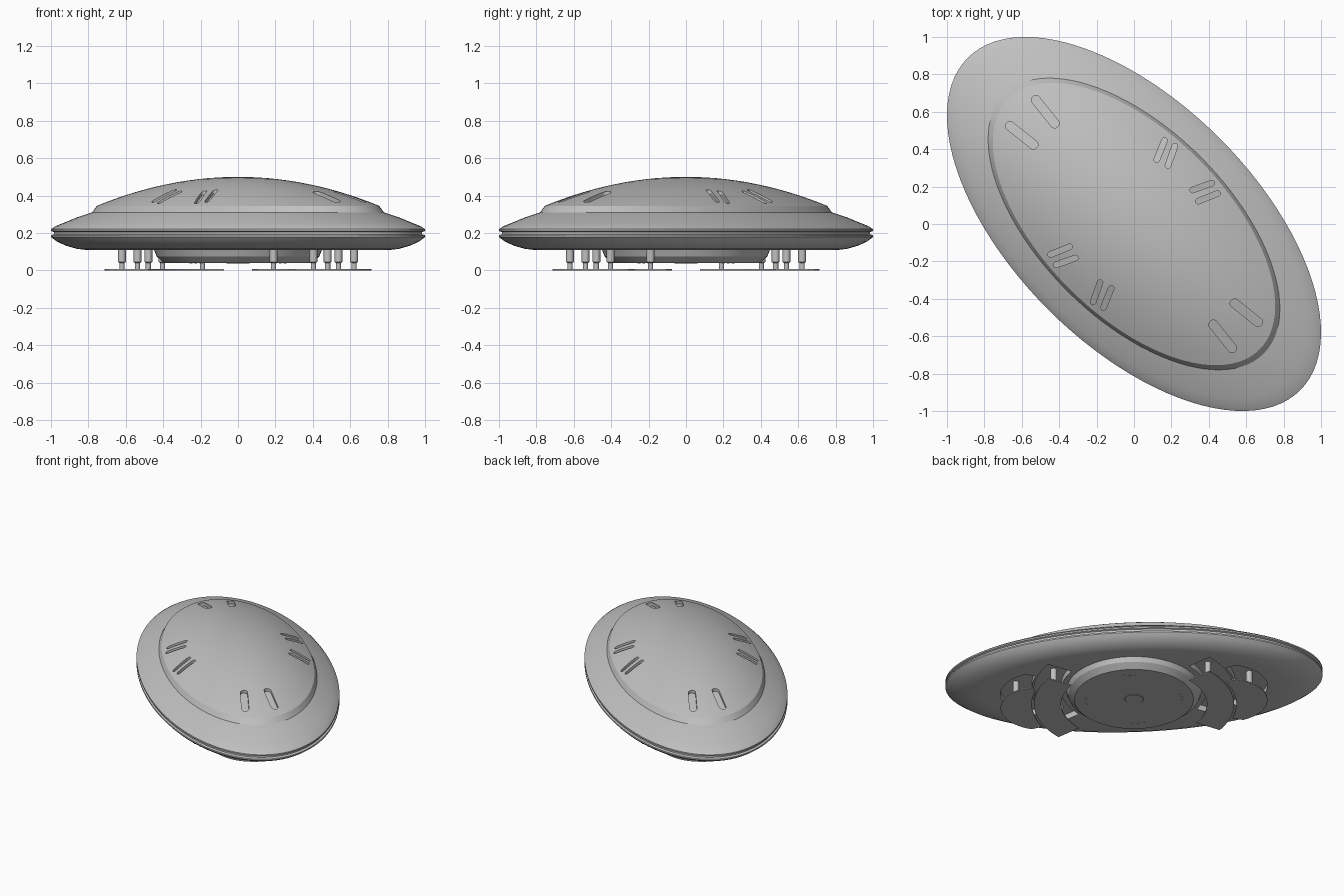
import bpy, bmesh, math
from math import sin, cos, pi, hypot, radians
from mathutils import Matrix

if "Cube" in bpy.data.objects:
    bpy.data.objects.remove(bpy.data.objects["Cube"])

LONG, SHORT = 1.257, 0.648            # half axes of the elliptical hull
TURN = Matrix.Rotation(radians(-45), 4, "Z")

grey = bpy.data.materials.new("hull_grey")
grey.use_nodes = True
grey.diffuse_color = (0.53, 0.53, 0.53, 1)
grey.node_tree.nodes["Principled BSDF"].inputs["Base Color"].default_value = grey.diffuse_color


def finish(name, bm):
    bmesh.ops.recalc_face_normals(bm, faces=bm.faces[:])
    mesh = bpy.data.meshes.new(name)
    bm.to_mesh(mesh)
    bm.free()
    mesh.materials.append(grey)
    ob = bpy.data.objects.new(name, mesh)
    ob.matrix_world = TURN
    bpy.context.collection.objects.link(ob)
    return ob


def smooth(ob, angle=25):
    bpy.ops.object.select_all(action="DESELECT")
    ob.select_set(True)
    bpy.context.view_layer.objects.active = ob
    bpy.ops.object.shade_smooth_by_angle(angle=radians(angle))


def lathe(bm, profile, sx=1, sy=1, cx=0, cy=0, steps=96):
    """Closed turned solid; the profile runs from bottom rim to top rim."""
    rings = [[bm.verts.new((cx + r * sx * cos(2 * pi * i / steps),
                            cy + r * sy * sin(2 * pi * i / steps), z))
              for i in range(steps)] for r, z in profile]
    for a, b in zip(rings, rings[1:]):
        for i in range(steps):
            j = (i + 1) % steps
            bm.faces.new((a[i], a[j], b[j], b[i]))
    bm.faces.new(rings[0][::-1])
    bm.faces.new(rings[-1])


def prism(bm, outline, low, high):
    """Solid over an outline; low and high give z at each point."""
    a = [bm.verts.new((x, y, low(x, y))) for x, y in outline]
    b = [bm.verts.new((x, y, high(x, y))) for x, y in outline]
    bm.faces.new(a[::-1])
    bm.faces.new(b)
    for i in range(len(a)):
        j = (i + 1) % len(a)
        bm.faces.new((a[i], a[j], b[j], b[i]))


def arc(cx, cy, r, a0, a1, n=20):
    return [(cx + r * cos(a0 + (a1 - a0) * i / n), cy + r * sin(a0 + (a1 - a0) * i / n))
            for i in range(n + 1)]


def dome_z(x, y):
    return 0.5 - 0.272 * ((x / LONG) ** 2 + (y / SHORT) ** 2)


# Hull: underside, grooved rim, shoulder, ridge and dome
profile = [(0.80, 0.108), (0.86, 0.115), (0.92, 0.132), (0.97, 0.155), (1, 0.178),
           (1, 0.188), (0.985, 0.193), (0.985, 0.205), (1, 0.21), (1, 0.22),
           (0.975, 0.237), (0.93, 0.255), (0.86, 0.284), (0.78, 0.31)]
profile += [(r, 0.5 - 0.272 * r * r) for r in [0.755 * (1 - i / 14) for i in range(14)]]
bm = bmesh.new()
lathe(bm, profile, LONG, SHORT)
hull = finish("hull", bm)

# Landing pad outlines: a wide inner crescent and a small outer one
wide, tip = radians(36), radians(21)
inner_pad = arc(0, 0, 0.665, -wide, wide) + arc(0, 0, 0.485, wide, -wide)
outer_pad = arc(0.6, 0, 0.29, -1.2, 1.2) + arc(0, 0, 0.68, tip, -tip)


def flip(outline, sx, sy=1):
    return [(x * sx, y * sy) for x, y in outline]


# Cutter: dome slots and pad wells
cut = bmesh.new()
slots = [((0.68, 0.08), (0.84, 0.098), 0.024),
         ((0.157, 0.329), (0.2, 0.431), 0.015),
         ((0.093, 0.35), (0.14, 0.449), 0.015)]
for (x0, y0), (x1, y1), r in slots:
    for sx in (1, -1):
        for sy in (1, -1):
            ax, ay, bx, by = x0 * sx, y0 * sy, x1 * sx, y1 * sy
            d = math.atan2(by - ay, bx - ax)
            length = hypot(bx - ax, by - ay)
            za, zb = dome_z(ax, ay), dome_z(bx, by)

            def floor(x, y):
                t = ((x - ax) * cos(d) + (y - ay) * sin(d)) / length
                return za + (zb - za) * t - 0.022

            capsule = arc(bx, by, r, d - pi / 2, d + pi / 2, 10) + \
                arc(ax, ay, r, d + pi / 2, d + 3 * pi / 2, 10)
            prism(cut, capsule, floor, lambda x, y: 0.6)
for side in (1, -1):
    for pad in (inner_pad, outer_pad):
        prism(cut, flip(pad, side), lambda x, y: 0.05, lambda x, y: 0.15)
cutter = finish("cutter", cut)
cutter.hide_render = True

mod = hull.modifiers.new("cuts", "BOOLEAN")
mod.operation, mod.solver, mod.object = "DIFFERENCE", "EXACT", cutter
bpy.context.view_layer.objects.active = hull
bpy.ops.object.modifier_apply(modifier=mod.name)
bpy.data.objects.remove(cutter)
smooth(hull)

# Round belly hatch with a thin centre cover and small studs
bm = bmesh.new()
lathe(bm, [(0.395, 0.04), (0.435, 0.075), (0.45, 0.112)], steps=64)
smooth(finish("belly_hatch", bm))
bm = bmesh.new()
lathe(bm, [(0.06, 0.037), (0.065, 0.041)], steps=24)
for k in range(4):
    for off in (-0.12, 0, 0.12):
        a = k * pi / 2 + off
        lathe(bm, [(0.007, 0.037), (0.008, 0.041)], cx=0.32 * cos(a), cy=0.32 * sin(a), steps=8)
finish("hatch_details", bm)

# Landing pads and their two-stage legs
legs = {"inner": [(0.57 * cos(a), 0.57 * sin(a)) for a in (-0.445, 0, 0.445)],
        "outer": [(0.778, -0.1), (0.778, 0.1)]}
for side, end in ((1, "fore"), (-1, "aft")):
    for kind, pad in (("inner", inner_pad), ("outer", outer_pad)):
        bm = bmesh.new()
        prism(bm, flip(pad, side), lambda x, y: 0.0, lambda x, y: 0.008)
        finish(f"{end}_{kind}_pad", bm)
        bm = bmesh.new()
        for x, y in legs[kind]:
            lathe(bm, [(0.014, 0.006), (0.014, 0.04), (0.021, 0.045), (0.021, 0.152)],
                  cx=x * side, cy=y, steps=16)
        smooth(finish(f"{end}_{kind}_legs", bm), 40)
